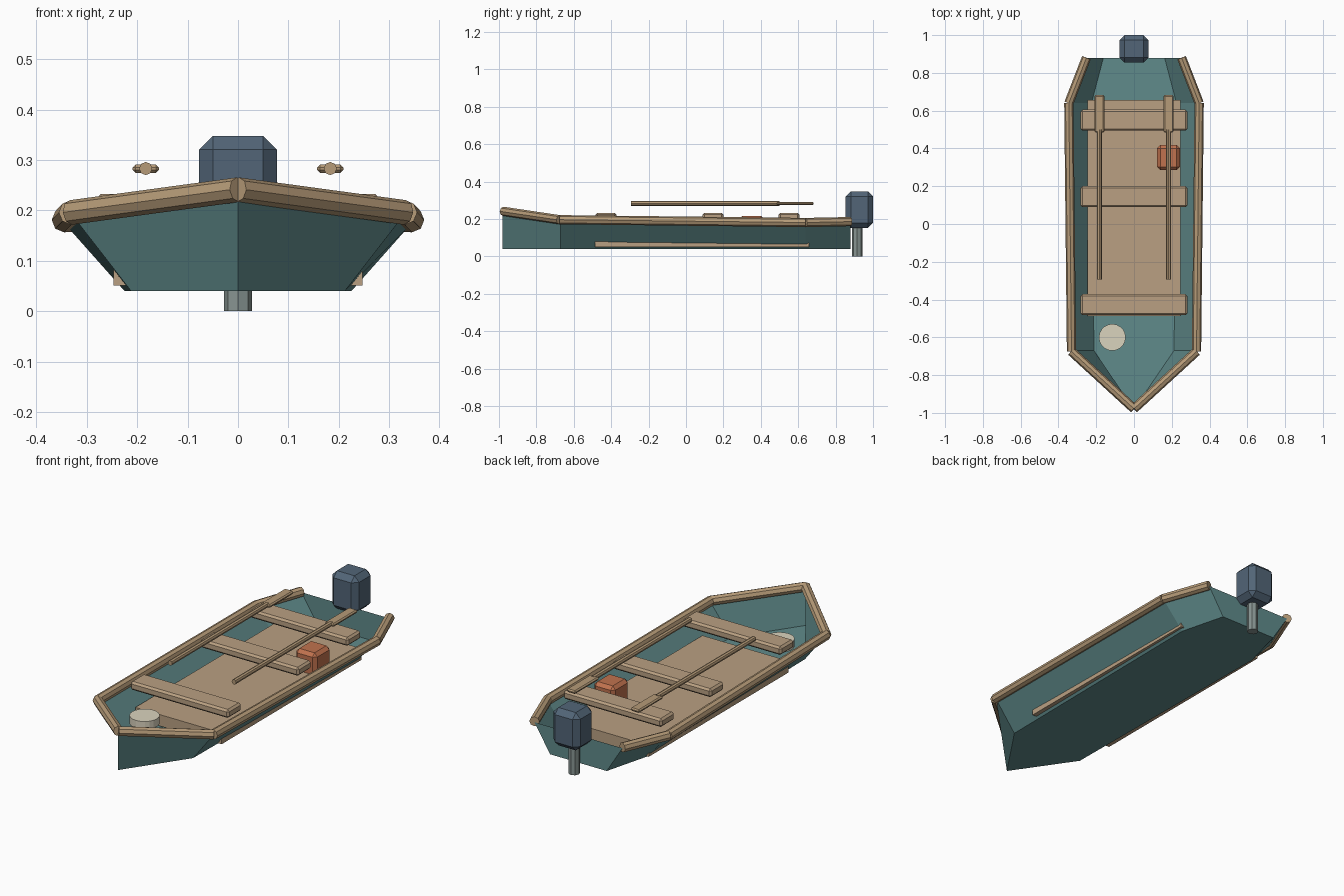
import bpy, bmesh, math
from mathutils import Vector

if "Cube" in bpy.data.objects:
    bpy.data.objects.remove(bpy.data.objects["Cube"])


def material(name, r, g, b):
    m = bpy.data.materials.new(name)
    lin = [(c / 255 / 12.92) if c < 11 else ((c / 255 + 0.055) / 1.055) ** 2.4 for c in (r, g, b)]
    m.diffuse_color = (*lin, 1)
    m.use_nodes = True
    m.node_tree.nodes["Principled BSDF"].inputs["Base Color"].default_value = m.diffuse_color
    return m


TEAL = material("teal_paint", 96, 139, 139)
WOOD = material("plank_wood", 186, 160, 130)
TRIM = material("trim_wood", 182, 155, 120)
SLATE = material("slate_blue", 82, 101, 119)
STEEL = material("grey_metal", 136, 149, 146)
ORANGE = material("orange_box", 192, 114, 78)
CREAM = material("cream", 218, 211, 190)


def finish(name, bm, mat):
    bmesh.ops.recalc_face_normals(bm, faces=bm.faces)
    me = bpy.data.meshes.new(name)
    bm.to_mesh(me)
    bm.free()
    me.materials.append(mat)
    ob = bpy.data.objects.new(name, me)
    bpy.context.collection.objects.link(ob)
    return ob


def box(name, lo, hi, mat, bevel=0.0):
    bm = bmesh.new()
    bmesh.ops.create_cube(bm, size=1)
    for v in bm.verts:
        v.co = Vector(lo[i] + (v.co[i] + 0.5) * (hi[i] - lo[i]) for i in range(3))
    if bevel:
        bmesh.ops.bevel(bm, geom=bm.edges[:], offset=bevel, segments=1, affect='EDGES')
    return finish(name, bm, mat)


def rod(name, a, b, r, mat, sides=8):
    a, b = Vector(a), Vector(b)
    bm = bmesh.new()
    bmesh.ops.create_cone(bm, cap_ends=True, segments=sides, radius1=r, radius2=r,
                          depth=(b - a).length)
    ob = finish(name, bm, mat)
    ob.rotation_euler = (b - a).to_track_quat('Z', 'Y').to_euler()
    ob.location = (a + b) / 2
    return ob


# Hull: open-topped shell lofted through stations (y, half beam top, top z, half beam bottom)
stations = [(-0.67, 0.33, 0.192, 0.212), (0.64, 0.345, 0.175, 0.225), (0.88, 0.252, 0.182, 0.162)]
KEEL = 0.04
bm = bmesh.new()
bow_top = bm.verts.new((0, -0.98, 0.235))
bow_low = bm.verts.new((0, -0.98, KEEL))
rows = []
for y, top, z, low in stations:
    rows.append([bm.verts.new(p) for p in
                 ((-top, y, z), (-low, y, KEEL), (low, y, KEEL), (top, y, z))])
first = rows[0]
bm.faces.new((bow_top, bow_low, first[1], first[0]))
bm.faces.new((bow_low, bow_top, first[3], first[2]))
bm.faces.new((bow_low, first[2], first[1]))
for a, b in zip(rows, rows[1:]):
    for i in range(3):
        bm.faces.new((a[i], a[i + 1], b[i + 1], b[i]))
bm.faces.new(rows[-1])  # transom
finish("hull", bm, TEAL)

# Gunwale: separate straight rails on each side
rail = [(0, -0.978, 0.241), (0.331, -0.675, 0.196), (0.345, 0.64, 0.181), (0.252, 0.88, 0.186)]
for s in (-1, 1):
    for a, b in zip(rail, rail[1:]):
        rod("gunwale_rail", (s * a[0], a[1], a[2]), (s * b[0], b[1], b[2]), 0.0245, TRIM)

# Raised floorboards and three bench seats
box("floorboards", (-0.247, -0.487, 0.051), (0.247, 0.657, 0.11), WOOD)
for y in (-0.427, 0.145, 0.55):
    box("bench_seat", (-0.282, y - 0.056, 0.189), (0.282, y + 0.056, 0.233), WOOD, 0.01)

# Oars
for s in (-1, 1):
    x = s * 0.183
    rod("oar_shaft", (x, -0.295, 0.283), (x, 0.5, 0.283), 0.013, TRIM)
    box("oar_blade", (x - 0.026, 0.485, 0.274), (x + 0.026, 0.682, 0.291), TRIM, 0.006)

# Outboard motor
box("motor_housing", (-0.077, 0.854, 0.152), (0.077, 1.0, 0.348), SLATE, 0.027)
rod("motor_leg", (0, 0.915, 0), (0, 0.915, 0.17), 0.0275, STEEL)

# Cargo: storage box and a shallow round tub
box("storage_box", (0.122, 0.286, 0.09), (0.243, 0.418, 0.217), ORANGE, 0.017)
rod("round_tub", (-0.115, -0.6, 0.108), (-0.115, -0.6, 0.148), 0.071, CREAM, 20)
